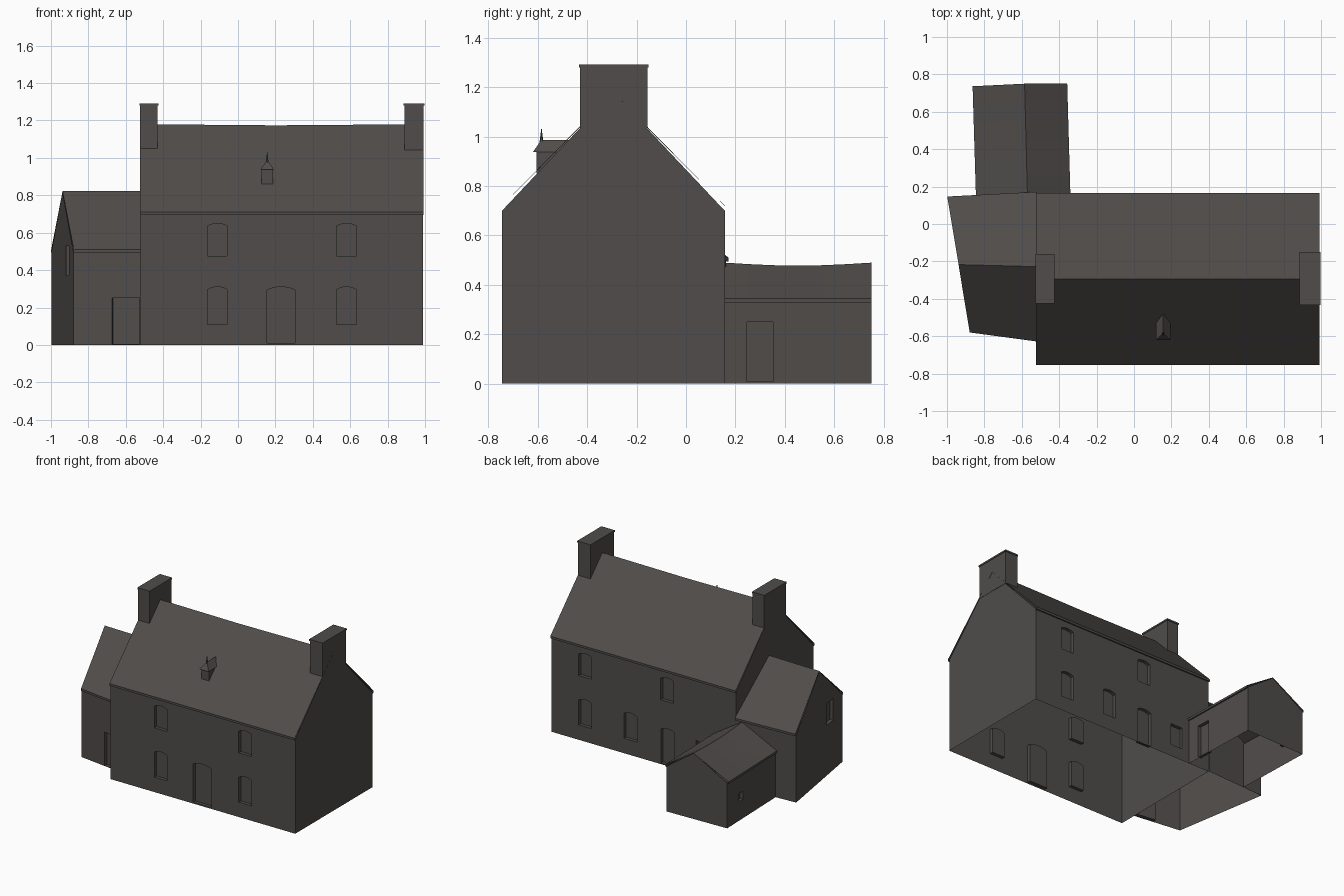
import bpy, bmesh, math
from mathutils import Vector

if "Cube" in bpy.data.objects:
    bpy.data.objects.remove(bpy.data.objects["Cube"])

stone = bpy.data.materials.new("dark_grey_stone")
stone.diffuse_color = (0.080, 0.073, 0.069, 1)
stone.use_nodes = True
stone.node_tree.nodes["Principled BSDF"].inputs["Base Color"].default_value = stone.diffuse_color


def finish(name, bm):
    mesh = bpy.data.meshes.new(name)
    bm.to_mesh(mesh)
    bm.free()
    mesh.materials.append(stone)
    ob = bpy.data.objects.new(name, mesh)
    bpy.context.collection.objects.link(ob)
    return ob


def outline(u, z0, z1, w, rise):
    """Opening outline with a shallow arched head (rise 0 = square)."""
    pts = [(u - w / 2, z0), (u + w / 2, z0)]
    n = 6 if rise else 1
    for i in range(n + 1):
        t = 1 - 2 * i / n
        pts.append((u + t * w / 2, z1 - rise * t * t))
    return pts


def wall(name, a, b, top, openings=(), depth=0.025):
    """Wall from a to b (left to right seen from outside), top = (u, z) right to left."""
    a, b = Vector((*a, 0)), Vector((*b, 0))
    length = (b - a).length
    d = (b - a).normalized()
    normal = Vector((d.y, -d.x, 0))
    at = lambda p, inset=0: a + d * p[0] + Vector((0, 0, p[1])) - normal * inset
    bm = bmesh.new()

    def loop(pts):
        vs = [bm.verts.new(at(p)) for p in pts]
        return vs, [bm.edges.new((vs[i], vs[(i + 1) % len(vs)])) for i in range(len(vs))]

    edges = loop([(0, 0), (length, 0)] + [(u * length, z) for u, z in top])[1]
    holes = []
    for o in openings:
        pts = outline(*o)
        vs, es = loop(pts)
        edges += es
        holes.append((pts, vs))
    bmesh.ops.triangle_fill(bm, edges=edges, use_beauty=True, normal=normal)
    bm.normal_update()
    for f in bm.faces:
        if f.normal.dot(normal) < 0:
            f.normal_flip()
    # recessed reveals and panels
    for pts, vs in holes:
        inner = [bm.verts.new(at(p, depth)) for p in pts]
        bm.faces.new(inner)
        for i in range(len(vs)):
            j = (i + 1) % len(vs)
            bm.faces.new((vs[i], vs[j], inner[j], inner[i]))
    return finish(name, bm)


def roof(name, sections, lip=0.01, thick=0.016):
    """Loft (eave, ridge, eave) sections into a roof with a thin eave lip."""
    bm = bmesh.new()
    rows = []
    for e0, r, e1 in sections:
        r = Vector(r)
        halves = []
        for e in (Vector(e0), Vector(e1)):
            out = Vector((e.x - r.x, e.y - r.y, 0)).normalized() * lip
            drop = Vector((0, 0, -0.006))
            halves.append([e + drop, e + out + drop, e + out + Vector((0, 0, thick - 0.006))])
        pts = halves[0] + [r] + halves[1][::-1]
        rows.append([bm.verts.new(p) for p in pts])
    for p, q in zip(rows, rows[1:]):
        for i in range(len(p) - 1):
            bm.faces.new((p[i], q[i], q[i + 1], p[i + 1]))
    bmesh.ops.recalc_face_normals(bm, faces=bm.faces)
    if sum(f.normal.z for f in bm.faces) < 0:
        bmesh.ops.reverse_faces(bm, faces=bm.faces)
    return finish(name, bm)


def box(name, x0, x1, y0, y1, z0, z1):
    bm = bmesh.new()
    bmesh.ops.create_cube(bm, size=1)
    for v in bm.verts:
        v.co = ((x0 + x1) / 2 + v.co.x * (x1 - x0), (y0 + y1) / 2 + v.co.y * (y1 - y0),
                (z0 + z1) / 2 + v.co.z * (z1 - z0))
    return finish(name, bm)


# Main house: four walls without a floor
X0, X1, Y0, Y1, EAVE, RIDGE = -0.52, 0.99, -0.745, 0.157, 0.70, 1.178
YM = (Y0 + Y1) / 2
flat = [(1, EAVE), (0, EAVE)]
gable = [(1, EAVE), (0.5, RIDGE), (0, EAVE)]
upper = lambda u: (u, 0.475, 0.65, 0.105, 0.014)
lower = lambda u: (u, 0.11, 0.31, 0.105, 0.014)
wall("front_wall", (X0, Y0), (X1, Y0), flat,
     [f(x - X0) for x in (-0.11, 0.58) for f in (upper, lower)]
     + [(0.23 - X0, 0.01, 0.31, 0.15, 0.016)])
wall("back_wall", (X1, Y1), (X0, Y1), flat,
     [f(X1 - x) for x, f in ((0.715, upper), (0.715, lower), (0.045, upper), (0.345, lower))]
     + [(X1 - 0.04, 0.008, 0.275, 0.11, 0.014), (X1 + 0.24, 0.09, 0.25, 0.10, 0)])
wall("right_gable", (X1, Y0), (X1, Y1), gable)
wall("left_gable", (X0, Y1), (X0, Y0), gable)
roof("main_roof", [((x, Y0, EAVE), (x, YM, z), (x, Y1, EAVE))
                   for x, z in ((X0 - 0.003, 1.18), (0.2, 1.174), (X1 + 0.003, 1.18))])

# Gable chimneys with thin caps
for side, x0, x1, y0, y1 in (("right", 0.89, 0.992, -0.43, -0.155),
                             ("left", -0.523, -0.43, -0.42, -0.165)):
    box(side + "_chimney", x0, x1, y0, y1, 1.035, 1.284)
    box(side + "_chimney_cap", x0 - 0.004, x1 + 0.004, y0 - 0.004, y1 + 0.004, 1.28, 1.292)

# Skewed left wing
P1, P2, P3, P4 = (-0.88, -0.57), (-0.52, -0.618), (-0.52, 0.162), (-0.997, 0.137)
low = [(1, 0.50), (0, 0.50)]
wall("wing_front_wall", P1, P2, low, [(0.283, 0.004, 0.25, 0.148, 0)])
wall("wing_gable", P4, P1, [(1, 0.50), (0.5, 0.82), (0, 0.50)], [(0.525, 0.37, 0.53, 0.10, 0)])
wall("wing_back_wall", P3, P4, low)
roof("wing_roof", [((*P1, 0.50), (-0.938, -0.217, 0.822), (*P4, 0.50)),
                   ((*P2, 0.50), (-0.52, -0.228, 0.822), (*P3, 0.50))])

# Low rear outbuilding with a sagging ridge
Q1, Q2, Q3, Q4 = (-0.835, 0.145), (-0.35, 0.157), (-0.367, 0.75), (-0.853, 0.737)
low = [(1, 0.335), (0, 0.335)]
wall("outbuilding_right_wall", Q2, Q3, low, [(0.143, 0.01, 0.25, 0.105, 0)])
wall("outbuilding_gable", Q3, Q4, [(1, 0.335), (0.45, 0.488), (0, 0.335)])
wall("outbuilding_left_wall", Q4, Q1, low, [(0.17, 0.14, 0.20, 0.05, 0)])
roof_rows = []
for i in range(7):
    t = i / 6
    left = Vector((*Q1, 0.335)).lerp(Vector((*Q4, 0.335)), t)
    right = Vector((*Q2, 0.335)).lerp(Vector((*Q3, 0.335)), t)
    ridge = Vector((-0.57, 0.157, 0.49)).lerp(Vector((-0.585, 0.75, 0.49)), t)
    ridge.z -= 0.012 * math.sin(math.pi * t)
    roof_rows.append((left, ridge, right))
roof("outbuilding_roof", roof_rows)

# Tiny roof dormer: body, hipped roof and finial
box("dormer_body", 0.125, 0.187, -0.605, -0.51, 0.85, 0.937)
bm = bmesh.new()
v = [bm.verts.new(p) for p in ((0.118, -0.62, 0.937), (0.194, -0.62, 0.937), (0.194, -0.52, 0.937),
                               (0.118, -0.52, 0.937), (0.156, -0.585, 0.987), (0.156, -0.47, 0.987))]
for f in ((0, 1, 4), (1, 2, 5, 4), (3, 0, 4, 5), (3, 2, 1, 0)):
    bm.faces.new([v[i] for i in f])
finish("dormer_roof", bm)
bm = bmesh.new()
bmesh.ops.create_cone(bm, cap_ends=True, segments=6, radius1=0.008, radius2=0.001, depth=0.055)
bmesh.ops.translate(bm, verts=bm.verts, vec=(0.156, -0.585, 1.004))
finish("dormer_finial", bm)
